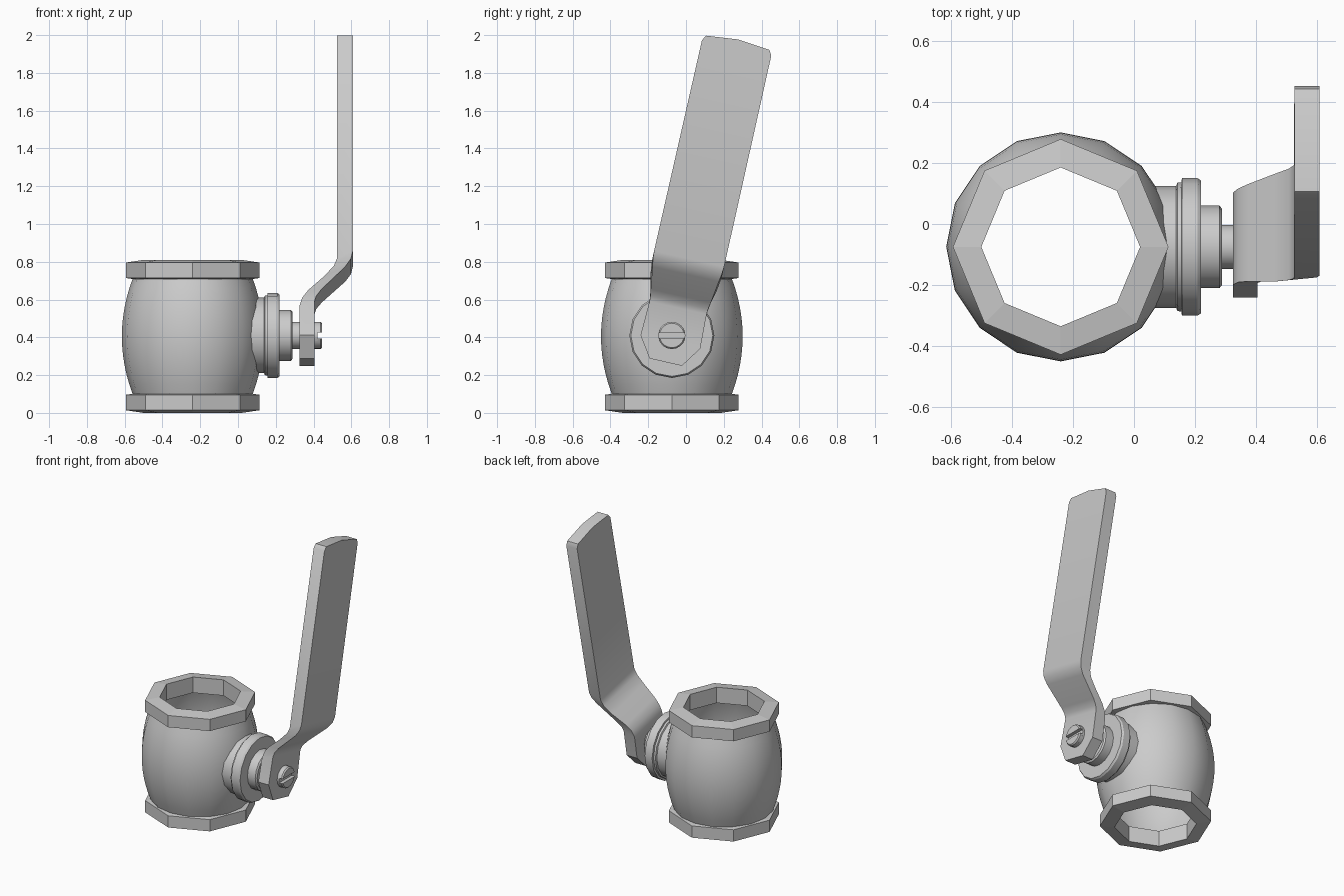
import bpy, bmesh, math
from mathutils import Matrix, Vector

if "Cube" in bpy.data.objects:
    bpy.data.objects.remove(bpy.data.objects["Cube"])

BODY = Vector((-0.24, -0.075, 0))      # vertical body axis
PIVOT = Vector((0, -0.075, 0.41))      # horizontal stem axis
ALONG_X = Matrix.Translation(PIVOT) @ Matrix.Rotation(math.pi / 2, 4, 'Y')


def finish(name, bm, angle=30):
    bmesh.ops.recalc_face_normals(bm, faces=bm.faces)
    me = bpy.data.meshes.new(name)
    bm.to_mesh(me)
    bm.free()
    ob = bpy.data.objects.new(name, me)
    bpy.context.collection.objects.link(ob)
    bpy.ops.object.select_all(action='DESELECT')
    ob.select_set(True)
    bpy.context.view_layer.objects.active = ob
    bpy.ops.object.shade_smooth_by_angle(angle=math.radians(angle))
    return ob


def lathe(name, profile, sides, mat, closed=False, cap_end=False):
    """Spin (radius, height) points round the local z axis."""
    bm = bmesh.new()
    rings = []
    for r, h in profile:
        rings.append([bm.verts.new(mat @ Vector((r * math.cos(2 * math.pi * i / sides),
                                                 r * math.sin(2 * math.pi * i / sides), h)))
                      for i in range(sides)])
    pairs = list(zip(rings, rings[1:]))
    if closed:
        pairs.append((rings[-1], rings[0]))
    for a, b in pairs:
        for i in range(sides):
            j = (i + 1) % sides
            bm.faces.new((a[i], a[j], b[j], b[i]))
    if cap_end:
        bm.faces.new(rings[-1])
    return finish(name, bm)


# Barrel shaped hollow body
barrel = []
for k in range(13):
    t = -1 + k / 6
    barrel.append((0.375 - 0.057 * t * t, 0.405 + 0.305 * t))
lathe("valve_body", barrel, 16, Matrix.Translation(BODY))

# Octagonal pipe collars at both ends
collar = [(0.26, 0), (0.353, 0.014), (0.353, 0.096), (0.26, 0.11)]
for name, z in (("bottom_collar", 0), ("top_collar", 0.70)):
    ob = lathe(name, collar, 8, Matrix.Translation(BODY + Vector((0, 0, z))), closed=True)
    for p in ob.data.polygons:
        p.use_smooth = False

# Bonnet with flange and packing nut
lathe("bonnet", [(0.2, 0.065), (0.2, 0.138), (0.21, 0.142), (0.212, 0.155), (0.225, 0.157),
                 (0.225, 0.208), (0.217, 0.22), (0.135, 0.22), (0.135, 0.28),
                 (0.125, 0.288), (0.06, 0.288)], 16, ALONG_X, cap_end=True)

# Stem through the handle
lathe("stem", [(0.072, 0.28), (0.072, 0.42)], 16, ALONG_X, cap_end=True)

# Slotted screw head: two mirrored half discs
bm = bmesh.new()
r, gap = 0.072, 0.016
a0 = math.asin(gap / r)
for s in (1, -1):
    layers = []
    for x, k in ((0.40, 1), (0.437, 1), (0.445, 0.9)):
        row = []
        for i in range(9):
            a = a0 + (math.pi - 2 * a0) * i / 8
            row.append(bm.verts.new(PIVOT + Vector((x, k * r * math.cos(a),
                                                    s * max(gap, k * r * math.sin(a))))))
        layers.append(row)
    for a, b in zip(layers, layers[1:]):
        for i in range(9):
            j = (i + 1) % 9
            bm.faces.new((a[i], a[j], b[j], b[i]))
    bm.faces.new(layers[0])
    bm.faces.new(layers[-1])
finish("screw_head", bm)

# Cranked lever: (back u, back x, front u, front x, half width), u runs along the lever
stations = [(-0.145, 0.325, -0.145, 0.405, 0.088),
            (-0.035, 0.325, -0.035, 0.405, 0.162),
            (0.125, 0.325, 0.150, 0.405, 0.155),
            (0.170, 0.340, 0.180, 0.415, 0.157),
            (0.210, 0.372, 0.215, 0.443, 0.163),
            (0.280, 0.455, 0.333, 0.568, 0.180),
            (0.335, 0.507, 0.375, 0.598, 0.187),
            (0.375, 0.524, 0.415, 0.608, 0.190),
            (1.560, 0.525, 1.560, 0.608, 0.188),
            (1.588, 0.525, 1.588, 0.608, 0.172)]
bm = bmesh.new()
tilt = Matrix.Translation(PIVOT) @ Matrix.Rotation(math.radians(-12.7), 4, 'X')
rows = []
for ub, xb, uf, xf, w in stations:
    rows.append([bm.verts.new(tilt @ Vector(c)) for c in
                 ((xb, -w, ub), (xf, -w, uf), (xf, w, uf), (xb, w, ub))])
for a, b in zip(rows, rows[1:]):
    for i in range(4):
        j = (i + 1) % 4
        bm.faces.new((a[i], a[j], b[j], b[i]))
bm.faces.new(rows[0])
# slightly crowned tip
back, front = [bm.verts.new(tilt @ Vector((x, 0, 1.606))) for x in (0.525, 0.608)]
e = rows[-1]
bm.faces.new((e[0], e[1], front, back))
bm.faces.new((back, front, e[2], e[3]))
bm.faces.new((e[0], back, e[3]))
bm.faces.new((e[1], e[2], front))
finish("lever_handle", bm)
